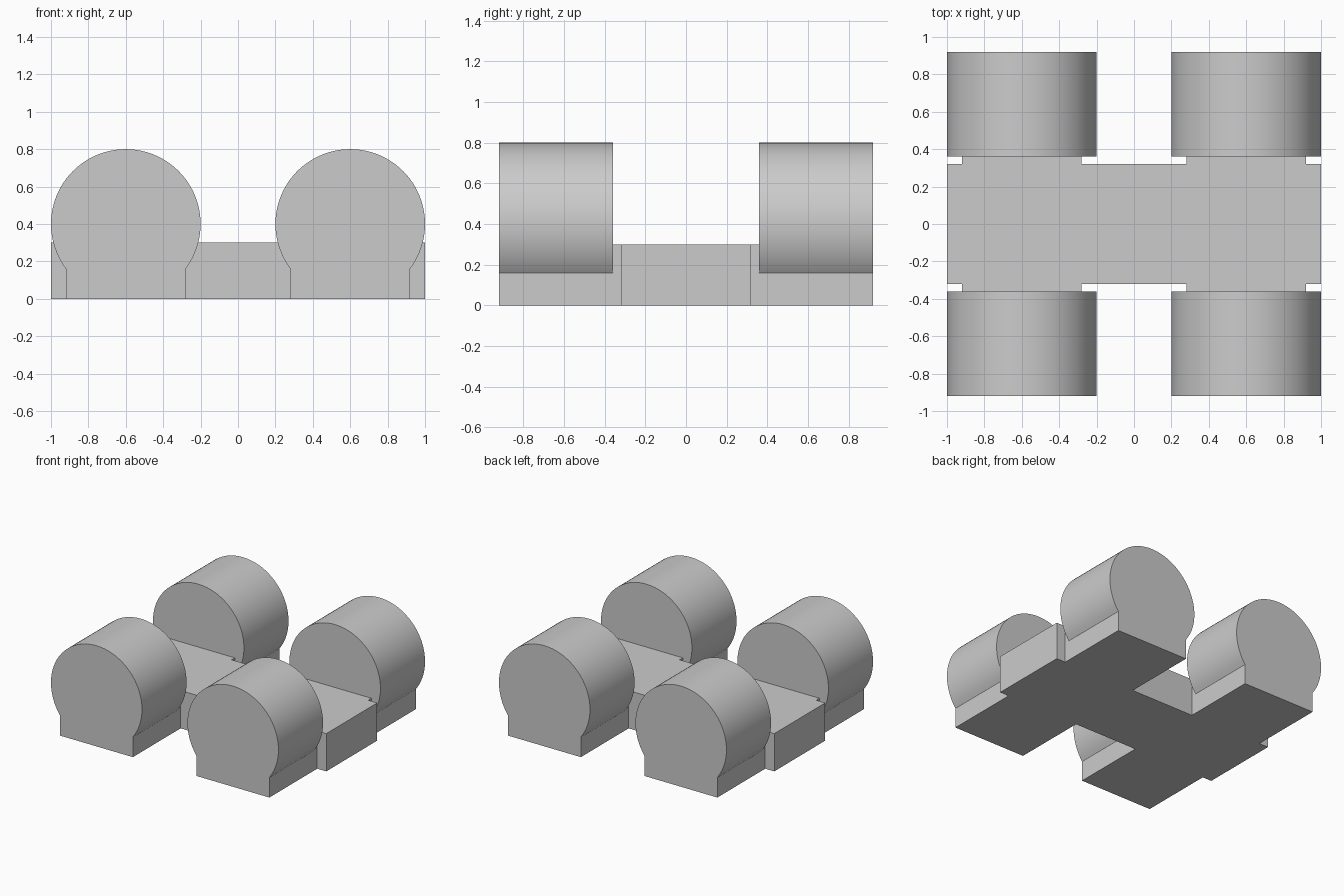
import bpy
import bmesh
import math
from mathutils import Vector

cube = bpy.data.objects.get("Cube")
if cube:
    bpy.data.objects.remove(cube, do_unlink=True)

grey = bpy.data.materials.new("plain grey")
grey.use_nodes = True
colour = (0.6, 0.6, 0.6, 1)
grey.diffuse_color = colour
grey.node_tree.nodes["Principled BSDF"].inputs["Base Color"].default_value = colour


def extrude_profile(name, points, offset):
    """Closed prism from a planar outline and an extrusion vector."""
    bm = bmesh.new()
    face = bm.faces.new([bm.verts.new(p) for p in points])
    result = bmesh.ops.extrude_face_region(bm, geom=[face], use_keep_orig=True)
    verts = [v for v in result["geom"] if isinstance(v, bmesh.types.BMVert)]
    bmesh.ops.translate(bm, verts=verts, vec=Vector(offset))
    bmesh.ops.recalc_face_normals(bm, faces=bm.faces[:])
    mesh = bpy.data.meshes.new(name)
    bm.to_mesh(mesh)
    bm.free()
    mesh.materials.append(grey)
    obj = bpy.data.objects.new(name, mesh)
    bpy.context.collection.objects.link(obj)
    return obj


RADIUS, FOOT, CENTRE_X, CENTRE_Z = 0.4, 0.32, 0.6, 0.4
INNER_Y, OUTER_Y, DECK_Y, DECK_TOP = 0.36, 0.92, 0.32, 0.3

# Deck with a short neck reaching each drum
near, far = CENTRE_X - FOOT, CENTRE_X + FOOT
quarter = [(1, 0), (1, DECK_Y), (far, DECK_Y), (far, INNER_Y),
           (near, INNER_Y), (near, DECK_Y)]
half = quarter + [(-x, y) for x, y in reversed(quarter)]
outline = half[1:-1] + [(x, -y) for x, y in reversed(half[1:-1])]
extrude_profile("deck", [(x, y, 0) for x, y in outline], (0, 0, DECK_TOP))

# Four round drums, each standing on a straight foot
STEPS = 72
start = -math.acos(FOOT / RADIUS)
sweep = math.pi - 2 * start
arc = [(RADIUS * math.cos(start + sweep * i / STEPS),
        CENTRE_Z + RADIUS * math.sin(start + sweep * i / STEPS))
       for i in range(STEPS + 1)]
profile = [(FOOT, 0)] + arc + [(-FOOT, 0)]

for side, sx in (("left", 1), ("right", -1)):
    for end, y in (("front", -OUTER_Y), ("back", INNER_Y)):
        drum = extrude_profile(f"{end}_{side}_drum",
                               [(sx * CENTRE_X + x, y, z) for x, z in profile],
                               (0, OUTER_Y - INNER_Y, 0))
        bpy.ops.object.select_all(action="DESELECT")
        drum.select_set(True)
        bpy.context.view_layer.objects.active = drum
        bpy.ops.object.shade_smooth_by_angle(angle=math.radians(30))
